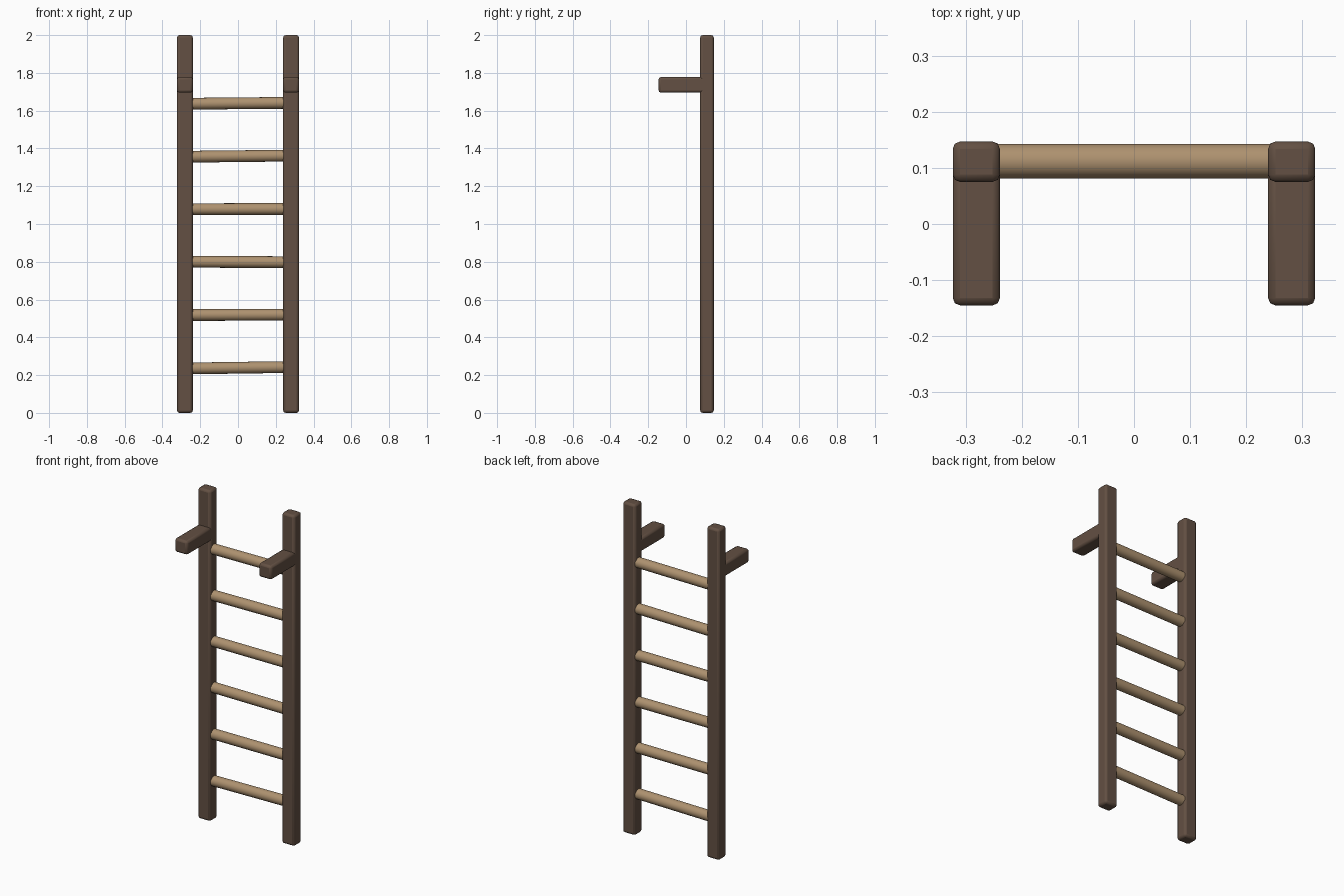
import bpy
import math

cube = bpy.data.objects.get("Cube")
if cube:
    bpy.data.objects.remove(cube, do_unlink=True)


def make_material(name, rgb):
    mat = bpy.data.materials.new(name)
    mat.use_nodes = True
    color = (*rgb, 1.0)
    mat.diffuse_color = color
    mat.node_tree.nodes["Principled BSDF"].inputs["Base Color"].default_value = color
    return mat


dark_wood = make_material("dark brown wood", (0.125, 0.08, 0.056))
light_wood = make_material("light tan wood", (0.42, 0.285, 0.16))


def beam(name, low, high):
    """Timber with softly rounded edges, spanning two corners."""
    center = [(a + b) / 2 for a, b in zip(low, high)]
    bpy.ops.mesh.primitive_cube_add(size=1, location=center)
    obj = bpy.context.object
    obj.name = name
    obj.scale = [b - a for a, b in zip(low, high)]
    bpy.ops.object.transform_apply(location=False, rotation=False, scale=True)
    bevel = obj.modifiers.new("rounded edges", 'BEVEL')
    bevel.width = 0.013
    bevel.segments = 2
    obj.data.materials.append(dark_wood)
    bpy.ops.object.shade_smooth_by_angle(angle=math.radians(50))


# Side rails and their forward mounting arms
inner, outer = 0.239, 0.323
for side, sign in (("left", 1), ("right", -1)):
    x0, x1 = sorted((sign * inner, sign * outer))
    beam(side + "_rail", (x0, 0.075, 0), (x1, 0.147, 2))
    beam(side + "_mounting_arm", (x0, -0.145, 1.695), (x1, 0.11, 1.778))

# Round rungs, each set at a slightly different tilt
tilts = (0.014, 0.003, -0.004, 0.002, 0.011, 0.009)
for i, tilt in enumerate(tilts):
    z = 0.239 + i * 0.28
    bpy.ops.mesh.primitive_cylinder_add(
        vertices=16, radius=0.031, depth=0.52,
        location=(0, 0.112, z), rotation=(0, math.pi / 2 - tilt, 0))
    rung = bpy.context.object
    rung.name = f"rung_{i + 1}"
    rung.data.materials.append(light_wood)
    bpy.ops.object.shade_smooth_by_angle(angle=math.radians(40))
